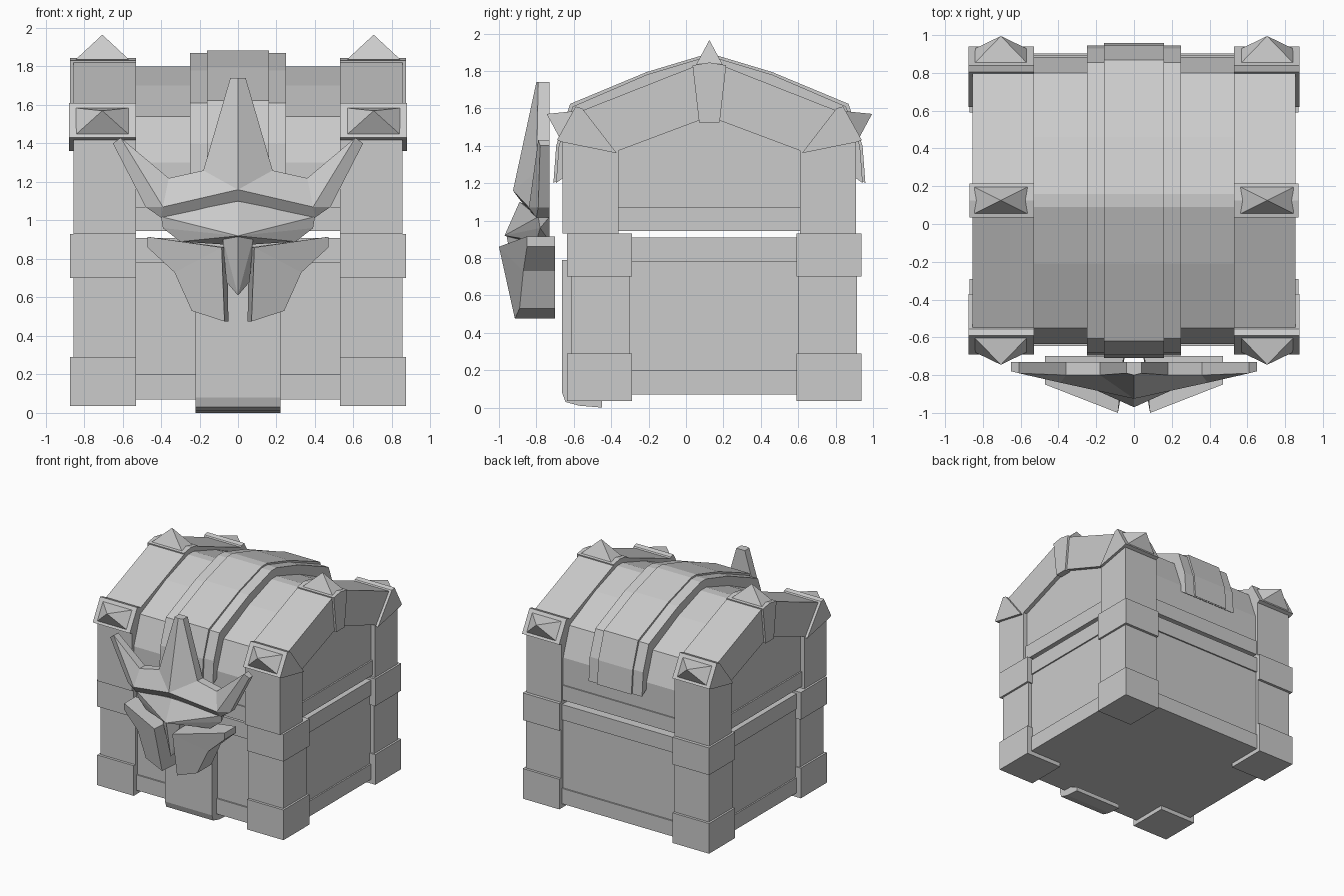
import bpy, bmesh
from mathutils import Vector

if "Cube" in bpy.data.objects:
    bpy.data.objects.remove(bpy.data.objects["Cube"])

GREY = bpy.data.materials.new("stone_grey")
GREY.diffuse_color = (0.6, 0.6, 0.6, 1)
GREY.use_nodes = True
GREY.node_tree.nodes["Principled BSDF"].inputs["Base Color"].default_value = GREY.diffuse_color
LID_Y = 0.125    # centre of the lid
BASE_Y = 0.15    # centre of the base


def finish(name, bm, mirror=False):
    bmesh.ops.recalc_face_normals(bm, faces=bm.faces)
    me = bpy.data.meshes.new(name)
    bm.to_mesh(me)
    bm.free()
    me.materials.append(GREY)
    ob = bpy.data.objects.new(name, me)
    bpy.context.collection.objects.link(ob)
    if mirror:
        ob.modifiers.new("mirror_x", 'MIRROR')
    return ob


def prism(name, profile, x0, x1, mirror=False):
    """Extrude a (y, z) profile from x0 to x1."""
    bm = bmesh.new()
    a = [bm.verts.new((x0, y, z)) for y, z in profile]
    b = [bm.verts.new((x1, y, z)) for y, z in profile]
    bm.faces.new(a)
    bm.faces.new(b)
    for i in range(len(a)):
        j = (i + 1) % len(a)
        bm.faces.new((a[i], a[j], b[j], b[i]))
    return finish(name, bm, mirror)


def box(name, x0, x1, y0, y1, z0, z1, mirror=False):
    return prism(name, [(y0, z0), (y1, z0), (y1, z1), (y0, z1)], x0, x1, mirror)


def hull(name, pts, mirror=False):
    bm = bmesh.new()
    for p in pts:
        bm.verts.new(p)
    bmesh.ops.convex_hull(bm, input=bm.verts)
    bmesh.ops.dissolve_limit(bm, angle_limit=0.02, verts=bm.verts, edges=bm.edges)
    return finish(name, bm, mirror)


def flip(profile, c=LID_Y):
    return [(2 * c - y, z) for y, z in profile]


def symmetric(half):
    """Complete a lid profile that runs from the front up to the peak."""
    return half + flip(half)[::-1]


# Base box with bottom trim and top rim
def slab(name, x, y0, y1, z0, z1):
    box(name, -x, x, y0, y1, z0, z1)

slab("base_body", 0.82, -0.59, 0.89, 0.08, 0.90)
slab("base_bottom_trim", 0.832, -0.602, 0.902, 0.07, 0.20)
slab("base_rim", 0.832, -0.602, 0.902, 0.78, 0.91)

# Corner posts, collars and feet
for side, sgn in (("front", -1), ("back", 1)):
    def corner(part, x, inner, outer, z0, z1):
        ys = sorted((inner, outer))
        box(f"{side}_{part}", 0.53, x, *ys, z0, z1, True)
    inner = BASE_Y + sgn * 0.45
    corner("lower_post", 0.855, inner, BASE_Y + sgn * 0.765, 0.1, 0.72)
    corner("collar", 0.872, inner - sgn * 0.01, BASE_Y + sgn * 0.787, 0.70, 0.93)
    corner("foot", 0.872, inner - sgn * 0.01, BASE_Y + sgn * 0.787, 0.035, 0.29)
    corner("upper_post", 0.855, LID_Y + sgn * 0.485, LID_Y + sgn * 0.785, 0.93, 1.43)

# Lid: solid vault with a lip along its lower edge
prism("lid", symmetric([(-0.635, 0.95), (-0.635, 1.3), (-0.55, 1.54),
                        (-0.21, 1.70), (0.09, 1.80)]), -0.82, 0.82)
slab("lid_lip", 0.832, -0.645, 0.895, 0.945, 1.07)

# Raised centre strap in two layers
outer = [(-0.695, 1.2), (-0.68, 1.4), (-0.605, 1.61), (-0.21, 1.78), (0.09, 1.87)]
under = [(0.09, 1.76), (-0.2, 1.66), (-0.52, 1.5), (-0.6, 1.28), (-0.6, 1.2)]


def strap(name, x, lift):
    top = [(y - lift * (i < 3), z + lift * (i > 1)) for i, (y, z) in enumerate(outer)]
    prism(name, top + flip(top)[::-1] + flip(under) + under[::-1], -x, x)

strap("strap_wide", 0.25, 0)
strap("strap_narrow", 0.16, 0.014)

# Arched end frames with keystones
frame_top = [(-0.60, 1.57), (0.06, 1.83)]
frame_low = [(0.07, 1.535), (-0.37, 1.37), (-0.62, 1.41)]
prism("end_arch", frame_top + flip(frame_top)[::-1] + flip(frame_low)[::-1]
      + frame_low, 0.53, 0.855, True)
prism("keystone", [(0.035, 1.83), (0.125, 1.845), (0.215, 1.83), (0.18, 1.525),
                   (0.07, 1.525)], 0.53, 0.872, True)
hull("top_spike", [(x, y, 1.835) for x in (0.565, 0.845) for y in (0.055, 0.195)]
     + [(0.705, LID_Y, 1.965)], True)

# Corner caps with spikes
cap = [(-0.665, 1.42), (-0.69, 1.43), (-0.59, 1.61), (-0.555, 1.60), (-0.37, 1.36)]
for side, f in (("front", lambda p: p), ("back", flip)):
    prism(f"{side}_cap", f(cap), 0.53, 0.877, True)
    base = f([(-0.675, 1.44), (-0.595, 1.585)])
    tip = f([(-0.745, 1.57)])[0]
    hull(f"{side}_spike", [(x, y, z) for x in (0.56, 0.85) for y, z in base]
         + [(0.705, *tip)], True)

# Front tongue that curls under the base
prism("front_tongue", [(-0.58, 0.79), (-0.662, 0.79), (-0.662, 0.08), (-0.645, 0.03),
                       (-0.57, 0.01), (-0.45, 0.0), (-0.45, 0.035), (-0.56, 0.08)],
      -0.22, 0.22)


def relief(name, front, faces, back, closed):
    """Half of a mirrored relief: front faces plus walls back to a flat plane."""
    bm = bmesh.new()
    f = [bm.verts.new(p) for p in front]
    n = len(back)
    b = [bm.verts.new(p) for p in back]
    for face in faces:
        bm.faces.new([f[i] for i in face])
    bm.faces.new(b)
    for i in range(n if closed else n - 1):
        j = (i + 1) % n
        bm.faces.new((f[i], f[j], b[j], b[i]))
    return finish(name, bm, True)

# Horned crown: outline first, then the two brow ridge points
crown = [(0, -0.80, 1.74), (0.04, -0.79, 1.74), (0.18, -0.80, 1.26), (0.36, -0.80, 1.22),
         (0.61, -0.79, 1.43), (0.65, -0.78, 1.40), (0.48, -0.79, 1.07),
         (0.40, -0.80, 1.015), (0, -0.88, 1.10), (0, -0.925, 1.16), (0.39, -0.84, 1.07)]
relief("horned_crown", crown,
       [(0, 1, 2, 9), (2, 3, 10, 9), (3, 4, 10), (4, 5, 6, 10), (6, 7, 10), (9, 10, 7, 8)],
       [(x, -0.73, z) for x, y, z in crown[:9]], False)

# Brow and beak below the crown
hull("brow", [(0, -0.89, 1.10), (0, -0.97, 0.92), (0, -0.85, 0.87)]
     + [(s * x, y, z) for s in (-1, 1) for x, y, z in
        ((0.4, -0.79, 1.02), (0.39, -0.78, 0.96), (0.3, -0.80, 0.89),
         (0.39, -0.73, 1.02), (0.3, -0.73, 0.89))])
hull("beak", [(0, -0.96, 0.92), (0, -0.90, 0.61), (0, -0.78, 0.63)]
     + [(s * x, y, z) for s in (-1, 1) for x, y, z in
        ((0.08, -0.90, 0.91), (0.08, -0.75, 0.91), (0.06, -0.85, 0.68))])

# Cheek guards
cheek = [(0.085, -1.0, 0.86), (0.47, -0.85, 0.915), (0.47, -0.85, 0.86),
         (0.33, -0.87, 0.73), (0.24, -0.89, 0.53), (0.07, -0.915, 0.475)]
inner_x = {0: 0.055, 5: 0.05}
relief("cheek_guard", cheek, [(0, 1, 2, 3), (0, 3, 4, 5)],
       [(inner_x.get(i, x), -0.70, z) for i, (x, y, z) in enumerate(cheek)], True)
